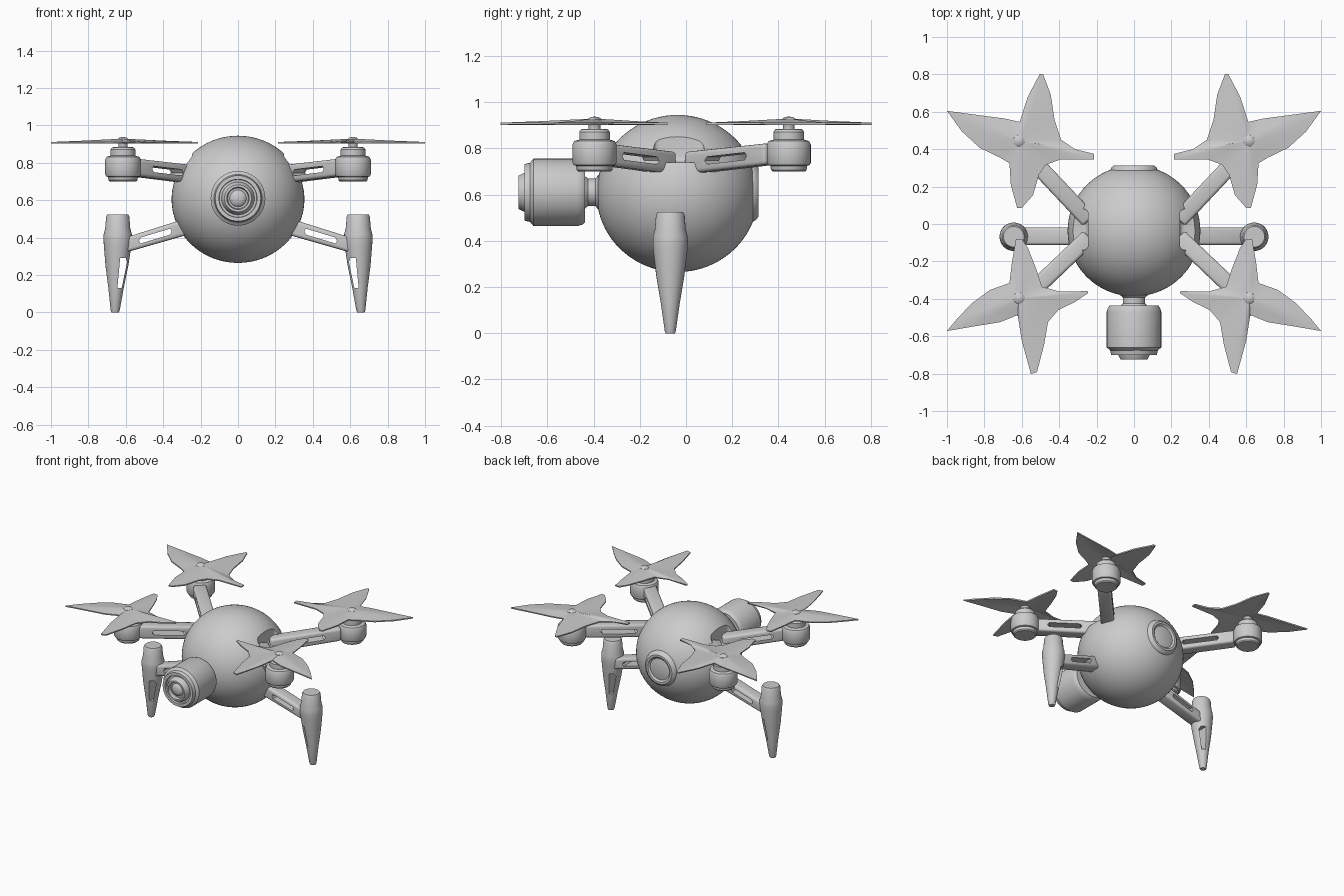
import bpy, bmesh
from math import radians, tau
from mathutils import Vector, Matrix

if "Cube" in bpy.data.objects:
    bpy.data.objects.remove(bpy.data.objects["Cube"])


def finish(bm, name):
    bmesh.ops.remove_doubles(bm, verts=bm.verts, dist=1e-5)
    bmesh.ops.recalc_face_normals(bm, faces=bm.faces)
    me = bpy.data.meshes.new(name)
    bm.to_mesh(me)
    bm.free()
    ob = bpy.data.objects.new(name, me)
    bpy.context.collection.objects.link(ob)
    return ob


def activate(ob):
    bpy.ops.object.select_all(action='DESELECT')
    ob.select_set(True)
    bpy.context.view_layer.objects.active = ob


def apply_mod(ob, kind, **props):
    activate(ob)
    m = ob.modifiers.new(kind.title(), kind)
    for k, v in props.items():
        setattr(m, k, v)
    bpy.ops.object.modifier_apply(modifier=m.name)


def cut(ob, cutter):
    apply_mod(ob, 'BOOLEAN', object=cutter, operation='DIFFERENCE', solver='EXACT')
    bpy.data.objects.remove(cutter)


def smooth(ob, angle=35, mirror=False):
    activate(ob)
    bpy.ops.object.shade_smooth_by_angle(angle=radians(angle))
    if mirror:
        ob.modifiers.new("Mirror", 'MIRROR').use_mirror_merge = False
    return ob


def lathe(name, profile, origin, along_y=False, steps=48):
    """Revolve (radius, height) points about z, or about y."""
    bm = bmesh.new()
    vs = [bm.verts.new((r, 0, h)) for r, h in profile]
    es = [bm.edges.new(p) for p in zip(vs, vs[1:])]
    bmesh.ops.spin(bm, geom=vs + es, cent=(0, 0, 0), axis=(0, 0, 1),
                   angle=tau, steps=steps, use_duplicate=False)
    if along_y:
        bm.transform(Matrix.Rotation(radians(-90), 4, 'X'))
    bm.transform(Matrix.Translation(origin))
    return finish(bm, name)


def prism(name, pts, origin, u, width):
    """Extrude a (distance, height) outline sideways from the vertical plane along u."""
    u = Vector(u).normalized()
    n = u.cross(Vector((0, 0, 1)))
    bm = bmesh.new()
    vs = [bm.verts.new(Vector(origin) + u * s + Vector((0, 0, h)) - n * width / 2)
          for s, h in pts]
    f = bm.faces.new(vs)
    ext = bmesh.ops.extrude_face_region(bm, geom=[f])['geom']
    bmesh.ops.translate(bm, vec=n * width,
                        verts=[e for e in ext if isinstance(e, bmesh.types.BMVert)])
    return finish(bm, name)


def slotted_beam(name, a, b, z_a, z_b, width, slot):
    """Tapered beam from a to b with a lengthwise slot; z_a, z_b are (bottom, top)."""
    d = Vector((b[0] - a[0], b[1] - a[1], 0))
    L = d.length
    o = (a[0], a[1], 0)
    ob = prism(name, [(0, z_a[0]), (L, z_b[0]), (L, z_b[1]), (0, z_a[1])], o, d, width)
    apply_mod(ob, 'BEVEL', width=0.016, segments=3)

    def mid(t):
        return (sum(z_a) * (1 - t) + sum(z_b) * t) / 2
    s, e, h, c = slot[0], slot[1], 0.016, 0.025
    ring = [(s, 0), (s + c, -h), (e - c, -h), (e, 0), (e - c, h), (s + c, h)]
    cut(ob, prism("slot", [(t * L, mid(t) + dz) for t, dz in ring], o, d, 0.3))
    return smooth(ob, mirror=True)


# Round body with a pocket on each side where the rotor arms enter
bm = bmesh.new()
bmesh.ops.create_uvsphere(bm, u_segments=72, v_segments=40, radius=1)
bm.transform(Matrix.Translation((0, -0.037, 0.605)) @ Matrix.Diagonal((0.355, 0.35, 0.34, 1)))
body = finish(bm, "body")
for side in (-1, 1):
    bm = bmesh.new()
    bmesh.ops.create_cube(bm, size=1)
    bm.transform(Matrix.Translation((side * 0.395, -0.03, 0.875)) @
                 Matrix.Diagonal((0.3, 0.22, 0.27, 1)))
    pocket = finish(bm, "pocket")
    apply_mod(pocket, 'BEVEL', width=0.025, segments=3)
    cut(body, pocket)
smooth(body)

# Rear cap with a shallow dish
smooth(lathe("rear_cap", [(0, 0.2), (0.128, 0.2), (0.128, 0.285), (0.12, 0.303), (0.105, 0.314),
                          (0.09, 0.314), (0.078, 0.304), (0, 0.304)], (0, 0, 0.61), True))

# Front camera: neck, barrel and lens rings
smooth(lathe("camera", [(0, -0.32), (0.075, -0.32), (0.075, -0.38), (0.06, -0.392),
                        (0.06, -0.425), (0.07, -0.437), (0.13, -0.437), (0.139, -0.447),
                        (0.146, -0.47), (0.146, -0.66), (0.128, -0.675), (0.122, -0.70),
                        (0.102, -0.70), (0.1, -0.685), (0.088, -0.685), (0.082, -0.705),
                        (0.072, -0.724), (0.06, -0.724), (0.055, -0.70), (0.045, -0.70),
                        (0.04, -0.708), (0.022, -0.716), (0, -0.718)], (0, 0, 0.61), True))

# Four-bladed propeller outlines, measured from the hub (left side)
back_blades = [(-.385, .16), (-.305, .05), (-.21, -.037), (-.10, -.09), (-.05, -.12),
               (-.043, -.235), (-.01, -.358), (.016, -.358), (.075, -.29), (.107, -.18),
               (.144, -.128), (.22, -.10), (.40, -.10), (.40, -.07), (.30, -.048),
               (.225, .005), (.19, .11), (.17, .245), (.128, .358), (.112, .358),
               (.048, .235), (.005, .10), (-.075, .118), (-.235, .139)]
front_blades = [(-.385, -.176), (-.235, -.15), (-.10, -.128), (-.005, -.09), (.016, -.225),
                (.064, -.406), (.096, -.396), (.134, -.25), (.155, -.128), (.21, -.064),
                (.30, -.02), (.37, .027), (.365, .037), (.22, .032), (.123, .06),
                (.09, .16), (.048, .267), (.016, .316), (-.016, .316), (-.037, .19),
                (-.05, .08), (-.155, .043), (-.25, -.027), (-.33, -.11)]


def propeller(name, outline, hub):
    bm = bmesh.new()
    rings = [[bm.verts.new((hub[0] + x * k, hub[1] + y * k, z)) for x, y in outline]
             for k, z in ((1, 0.907), (0.55, 0.914), (0.15, 0.922))]
    n = len(outline)
    for a, b in zip(rings, rings[1:]):
        for i in range(n):
            j = (i + 1) % n
            bm.faces.new((a[i], a[j], b[j], b[i]))
    bm.faces.new(rings[-1])
    ob = finish(bm, name)
    apply_mod(ob, 'SOLIDIFY', thickness=0.009, offset=0)
    smooth(ob, 40, True)


# Rotor units: motor, propeller and slotted arm, mirrored left to right
motor = [(0, 0.70), (0.07, 0.70), (0.077, 0.707), (0.08, 0.725), (0.09, 0.728), (0.095, 0.738),
         (0.095, 0.818), (0.088, 0.832), (0.066, 0.838), (0.066, 0.872), (0.058, 0.883),
         (0.025, 0.885), (0.025, 0.905), (0.032, 0.915), (0.03, 0.927), (0.018, 0.936), (0, 0.938)]
for end, y, blades, a, b in (("back", 0.445, back_blades, (-0.57, 0.37), (-0.24, 0.02)),
                             ("front", -0.396, front_blades, (-0.56, -0.375), (-0.24, -0.07))):
    smooth(lathe(end + "_motors", motor, (-0.615, y, 0)), mirror=True)
    propeller(end + "_propellers", blades, (-0.615, y))
    slotted_beam(end + "_rotor_arms", a, b, (0.73, 0.822), (0.688, 0.785), 0.09, (0.22, 0.74))

# Landing legs: tapered pods leaning outward, slotted on the inner side
leg = lathe("landing_legs", [(0, 0), (0.02, 0), (0.024, 0.01), (0.041, 0.13), (0.061, 0.25),
                             (0.074, 0.36), (0.076, 0.39), (0.075, 0.42), (0.067, 0.45),
                             (0.062, 0.512), (0.055, 0.525), (0, 0.525)], (-0.643, -0.068, 0))
for v in leg.data.vertices:
    v.co.x -= 0.014 * max(0, 1 - v.co.z / 0.37)
cut(leg, prism("slot", [(-0.645, 0.13), (-0.622, 0.13), (-0.593, 0.27), (-0.6, 0.29),
                        (-0.63, 0.29)], (0, -0.068, 0), (1, 0, 0), 0.3))
smooth(leg, mirror=True)

# Slotted struts joining legs and body
slotted_beam("leg_struts", (-0.62, -0.065), (-0.27, -0.065),
             (0.315, 0.395), (0.415, 0.505), 0.095, (0.26, 0.76))
